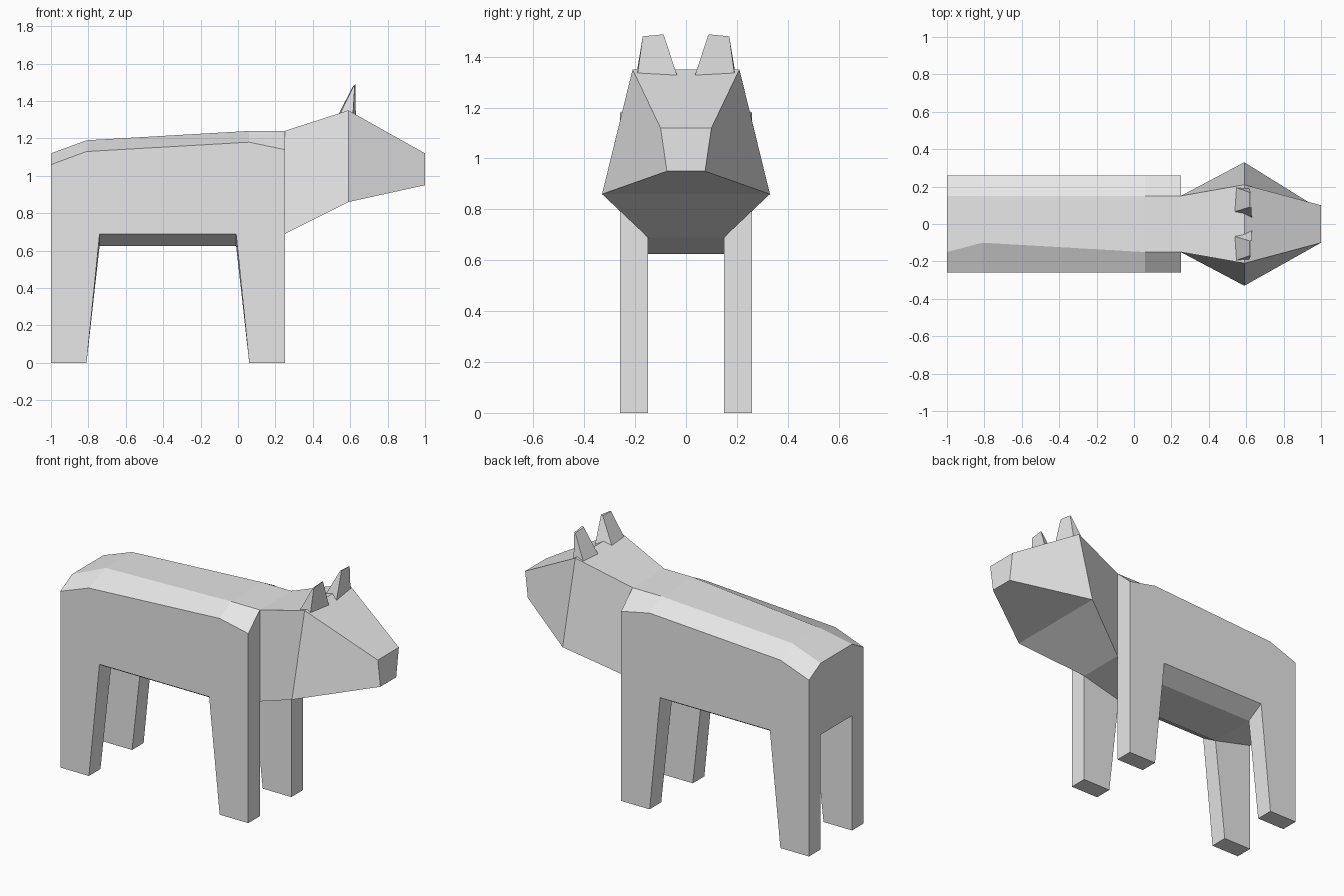
import bpy, bmesh

if "Cube" in bpy.data.objects:
    bpy.data.objects.remove(bpy.data.objects["Cube"])

grey = bpy.data.materials.new("plain_grey")
grey.diffuse_color = (0.8, 0.8, 0.8, 1)
grey.use_nodes = True
grey.node_tree.nodes["Principled BSDF"].inputs["Base Color"].default_value = grey.diffuse_color


def make(name, faces):
    """Build a flat-shaded object from faces given as corner points."""
    bm = bmesh.new()
    for f in faces:
        bm.faces.new([bm.verts.new(p) for p in f])
    bmesh.ops.remove_doubles(bm, verts=bm.verts, dist=0.0005)
    bmesh.ops.recalc_face_normals(bm, faces=bm.faces)
    me = bpy.data.meshes.new(name)
    bm.to_mesh(me)
    bm.free()
    me.materials.append(grey)
    ob = bpy.data.objects.new(name, me)
    bpy.context.collection.objects.link(ob)
    return ob


def bridge(a, b, closed=True):
    n = len(a)
    return [[a[i], a[(i + 1) % n], b[(i + 1) % n], b[i]]
            for i in range(n if closed else n - 1)]


# Body and legs: flank outline (x, z) bridged to an inner outline
outer = [(-1, 0), (-.81, 0), (-.74, .69), (-.01, .69), (.06, 0), (.25, 0),
         (.25, 1.14), (.06, 1.18), (-.81, 1.13), (-1, 1.06)]
inner = [(-1, 0), (-.81, 0), (-.74, .625), (-.01, .625), (.06, 0), (.25, 0),
         (.25, 1.24), (.06, 1.24), (-.81, 1.19), (-1, 1.12)]
faces, strips = [], []
for s in (-1, 1):
    o = [(x, s * .26, z) for x, z in outer]
    i = [(x, s * .15, z) for x, z in inner]
    if s < 0:
        i[8] = (-.81, -.10, 1.19)      # back edge pinched in at the hip
    rear, chest = (-1, s * .15, .69), (.25, s * .15, .69)
    faces += [o] + bridge(o, i)
    # inside faces of the legs
    faces += [[i[0], i[1], i[2], rear], [i[3], i[4], i[5], chest]]
    # line running over the back, down the rump and under the belly
    strips.append(i[6:10] + [rear, i[2], i[3], chest])
faces += bridge(strips[0], strips[1], closed=False)
make("body", faces)

# Neck, head and snout: sections (x, top half width, top z, bottom half width, bottom z)
sections = [(.25, .15, 1.24, .15, .69),
            (.59, .21, 1.35, .33, .86),
            (1, .10, 1.12, .075, .95)]
rings = [[(x, -t, tz), (x, t, tz), (x, b, bz), (x, -b, bz)]
         for x, t, tz, b, bz in sections]
make("head", bridge(rings[0], rings[1]) + bridge(rings[1], rings[2]) + [rings[2]])

# Ears: tapered wedges with a narrow upright tip
for name, s in (("ear_right", -1), ("ear_left", 1)):
    base = [(.535, s * .065, 1.325), (.545, s * .195, 1.33),
            (.615, s * .19, 1.335), (.63, s * .035, 1.325)]
    tip = [(.617, s * .09, 1.483), (.617, s * .17, 1.478),
           (.624, s * .17, 1.48), (.627, s * .088, 1.488)]
    make(name, bridge(base, tip) + [base, tip])
